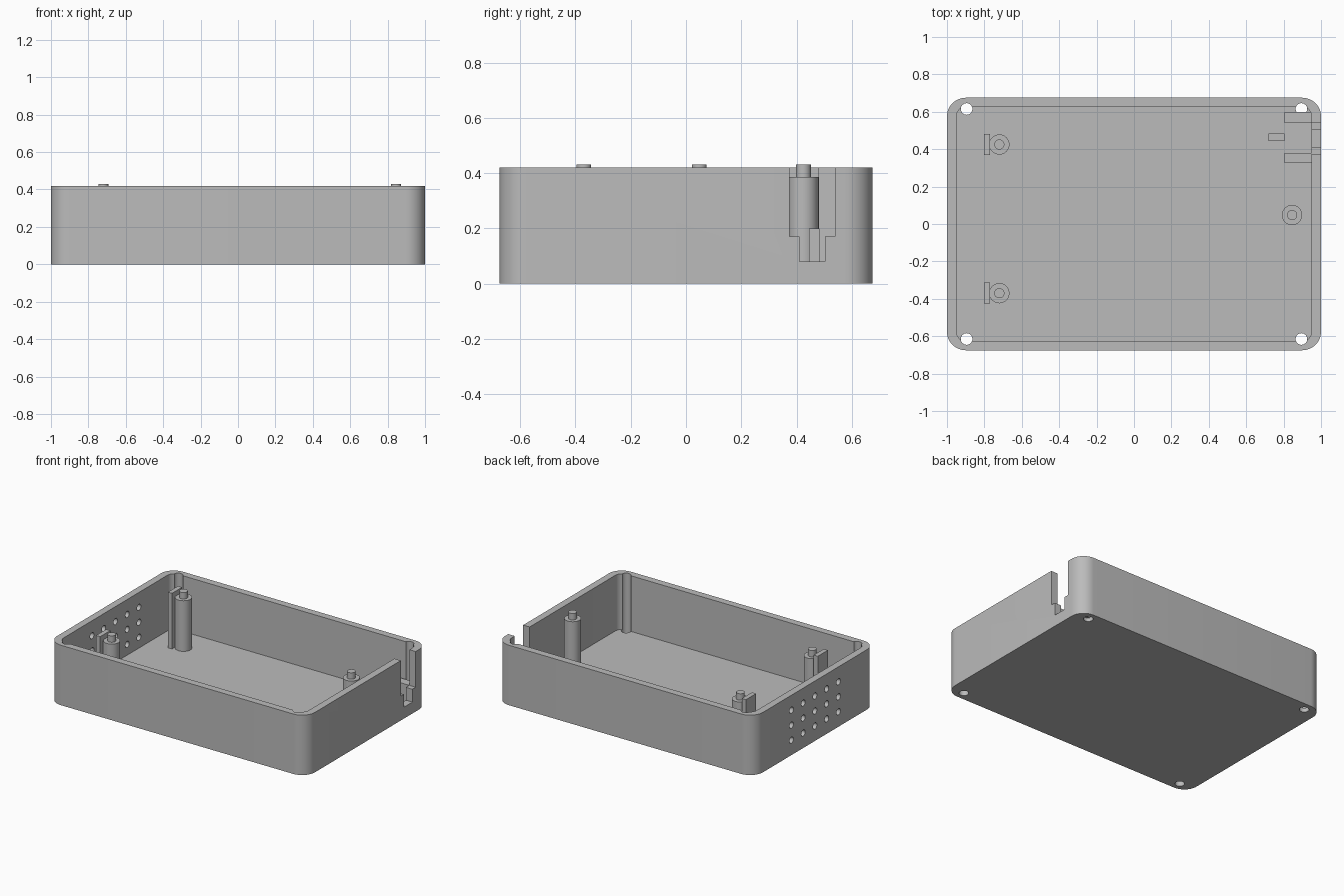
import bpy, bmesh, math
from mathutils import Matrix

cube = bpy.data.objects.get("Cube")
if cube:
    bpy.data.objects.remove(cube, do_unlink=True)

grey = bpy.data.materials.new("grey_plastic")
grey.use_nodes = True
color = (0.5, 0.5, 0.5, 1)
grey.diffuse_color = color
grey.node_tree.nodes["Principled BSDF"].inputs["Base Color"].default_value = color

HEIGHT, FLOOR, WALL = 0.42, 0.03, 0.05
HX, HY = 1.0, 0.675


def finish(name, bm):
    bmesh.ops.recalc_face_normals(bm, faces=bm.faces)
    mesh = bpy.data.meshes.new(name)
    bm.to_mesh(mesh)
    bm.free()
    mesh.materials.append(grey)
    obj = bpy.data.objects.new(name, mesh)
    bpy.context.collection.objects.link(obj)
    return obj


def rounded_slab(name, hx, hy, radius, z0, z1, steps=12):
    bm = bmesh.new()
    ring = []
    for k, (sx, sy) in enumerate([(1, 1), (-1, 1), (-1, -1), (1, -1)]):
        for i in range(steps + 1):
            a = math.pi / 2 * (k + i / steps)
            ring.append(bm.verts.new((sx * (hx - radius) + radius * math.cos(a),
                                      sy * (hy - radius) + radius * math.sin(a), z0)))
    base = bm.faces.new(ring)
    top = bmesh.ops.extrude_face_region(bm, geom=[base])["geom"]
    bmesh.ops.translate(bm, vec=(0, 0, z1 - z0),
                        verts=[v for v in top if isinstance(v, bmesh.types.BMVert)])
    return finish(name, bm)


def box(name, x, y, z):
    """Box from (min, max) pairs."""
    bm = bmesh.new()
    bmesh.ops.create_cube(bm, size=1)
    for v in bm.verts:
        v.co = [(lo + hi) / 2 + c * (hi - lo) for c, (lo, hi) in zip(v.co, (x, y, z))]
    return finish(name, bm)


def cylinder(name, center, radius, depth, axis="Z", sides=32):
    bm = bmesh.new()
    matrix = Matrix.Translation(center)
    if axis == "X":
        matrix = matrix @ Matrix.Rotation(math.pi / 2, 4, "Y")
    bmesh.ops.create_cone(bm, cap_ends=True, segments=sides, radius1=radius,
                          radius2=radius, depth=depth, matrix=matrix)
    return finish(name, bm)


def smooth(obj):
    bpy.ops.object.select_all(action="DESELECT")
    obj.select_set(True)
    bpy.context.view_layer.objects.active = obj
    bpy.ops.object.shade_smooth_by_angle(angle=math.radians(30))


def cut(obj, cutters):
    bpy.context.view_layer.objects.active = obj
    for c in cutters:
        c.hide_render = True
        mod = obj.modifiers.new("cut", "BOOLEAN")
        mod.operation, mod.solver, mod.object = "DIFFERENCE", "EXACT", c
        bpy.ops.object.modifier_apply(modifier=mod.name)
        bpy.data.objects.remove(c, do_unlink=True)


# Open tray with rounded corners
tray = rounded_slab("tray", HX, HY, 0.1, 0, HEIGHT)
cutters = [rounded_slab("cavity", HX - WALL, HY - WALL, 0.05, FLOOR, 0.6)]

# Screw holes running up through the corners
for sx in (-1, 1):
    for sy in (-1, 1):
        cutters.append(cylinder("screw_hole", (sx * 0.895, sy * 0.615, 0.25), 0.031, 1))

# Stepped connector notch in the right wall
cutters.append(box("notch_wide", (0.9, 1.1), (0.375, 0.54), (0.17, 0.6)))
cutters.append(box("notch_narrow", (0.9, 1.1), (0.41, 0.503), (0.08, 0.3)))

# Grid of vent holes in the opposite wall
for col in range(-2, 3):
    for row in range(-1, 2):
        cutters.append(cylinder("vent", (-1, col * 0.13, 0.21 + row * 0.105),
                                0.022, 0.2, "X", 20))
cut(tray, cutters)
smooth(tray)

# Board posts with locating pins
SINK = FLOOR - 0.005
for name, x, y in [("back", -0.72, 0.425), ("front", -0.72, -0.37), ("side", 0.845, 0.048)]:
    smooth(cylinder(name + "_post", (x, y, (SINK + 0.385) / 2), 0.054, 0.385 - SINK))
    smooth(cylinder(name + "_pin", (x, y, 0.395), 0.027, 0.07))
    if x < 0:
        box(name + "_post_stop", (-0.802, -0.77), (y - 0.056, y + 0.056), (SINK, HEIGHT))

# Connector guides and stopper
box("guide_front", (0.805, 0.955), (0.325, 0.38), (SINK, 0.17))
box("guide_back", (0.805, 0.955), (0.54, 0.6), (SINK, 0.17))
box("connector_stop", (0.72, 0.805), (0.445, 0.483), (SINK, 0.2))
